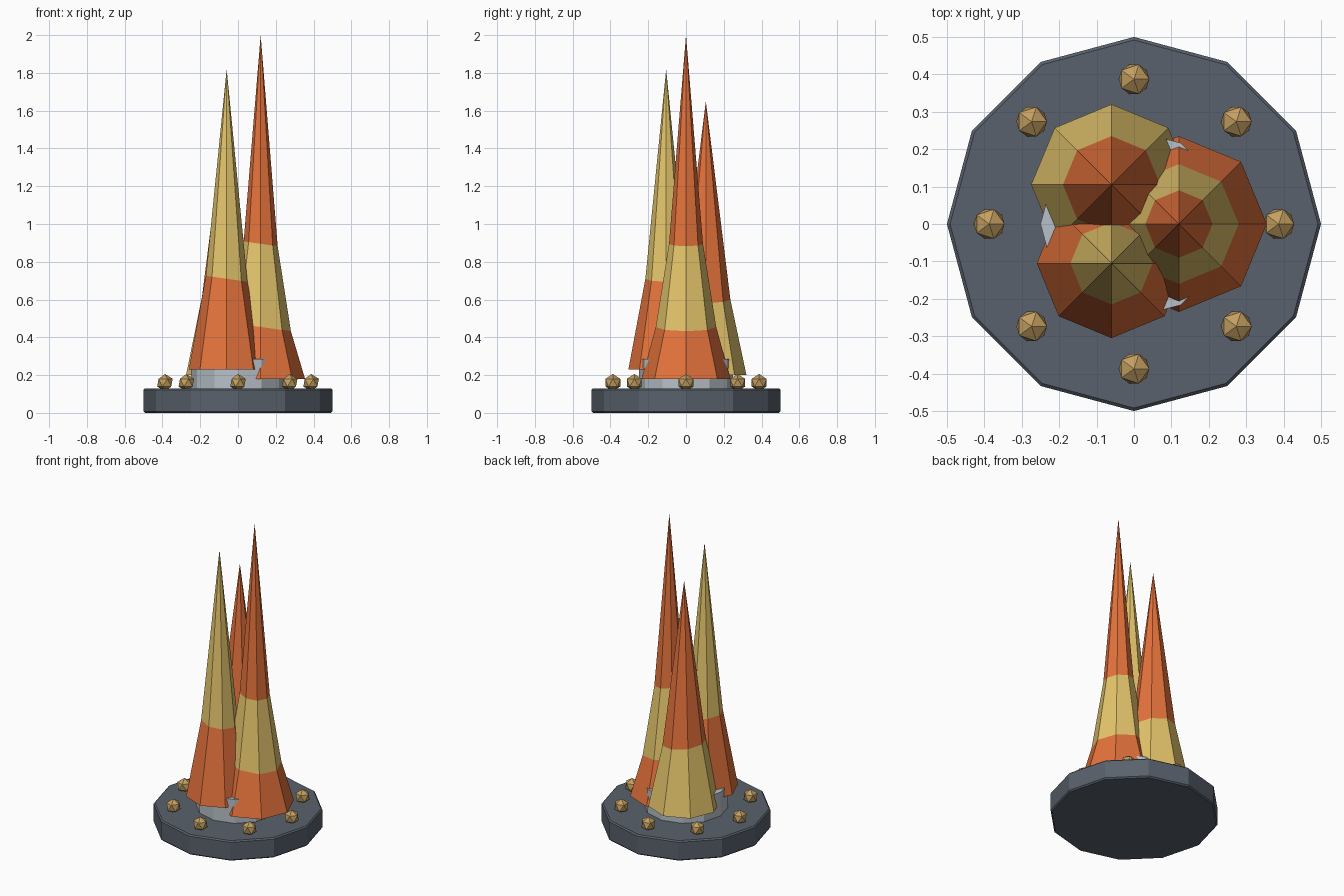
import bpy
import bmesh
from math import sin, cos, pi

if "Cube" in bpy.data.objects:
    bpy.data.objects.remove(bpy.data.objects["Cube"])


def material(name, color):
    m = bpy.data.materials.new(name)
    m.diffuse_color = (*color, 1)
    m.use_nodes = True
    m.node_tree.nodes["Principled BSDF"].inputs["Base Color"].default_value = m.diffuse_color
    return m


ORANGE = material("orange", (0.78, 0.17, 0.045))
YELLOW = material("yellow", (0.78, 0.56, 0.15))
SLATE = material("slate", (0.10, 0.12, 0.15))
STEEL = material("steel", (0.48, 0.53, 0.58))
BRASS = material("brass", (0.55, 0.35, 0.12))


def disc(name, radius, z0, z1, mat, bevel=0):
    bpy.ops.mesh.primitive_cylinder_add(vertices=12, radius=radius, depth=z1 - z0,
                                        location=(0, 0, (z0 + z1) / 2))
    ob = bpy.context.object
    ob.name = name
    ob.data.materials.append(mat)
    if bevel:
        mod = ob.modifiers.new("bevel", 'BEVEL')
        mod.width = bevel
        mod.segments = 1
    return ob


def spike(name, x, y, rings, apex, mats, sides=8, tilt=0.14):
    """Banded cone: rings are (radius, z); upper rings dip slightly towards +x."""
    bm = bmesh.new()
    loops = []
    for i, (r, z) in enumerate(rings):
        k = tilt if i else 0
        loops.append([bm.verts.new((r * cos(a), r * sin(a), z - k * r * cos(a)))
                      for a in (2 * pi * j / sides for j in range(sides))])
    tip = bm.verts.new((0, 0, apex))
    bm.faces.new(loops[0][::-1])
    for band in range(len(rings)):
        low = loops[band]
        for j in range(sides):
            n = (j + 1) % sides
            if band + 1 < len(rings):
                up = loops[band + 1]
                f = bm.faces.new((low[j], low[n], up[n], up[j]))
            else:
                f = bm.faces.new((low[j], low[n], tip))
            f.material_index = band % 2
    me = bpy.data.meshes.new(name)
    bm.to_mesh(me)
    bm.free()
    for m in mats:
        me.materials.append(m)
    ob = bpy.data.objects.new(name, me)
    ob.location = (x, y, 0)
    bpy.context.collection.objects.link(ob)


# base plate and inner collar
disc("base_plate", 0.5, 0, 0.13, SLATE, 0.008)
disc("collar", 0.25, 0.12, 0.285, STEEL)

# three banded spikes
spike("tall_spike", 0.12, 0, [(0.235, 0.18), (0.16, 0.455), (0.09, 0.895)], 2.0,
      (ORANGE, YELLOW))
spike("back_spike", -0.06, 0.105, [(0.215, 0.20), (0.13, 0.60)], 1.65,
      (YELLOW, ORANGE))
spike("front_spike", -0.06, -0.105, [(0.20, 0.23), (0.11, 0.71)], 1.82,
      (ORANGE, YELLOW))

# ring of rivets
for i in range(8):
    a = i * pi / 4
    bpy.ops.mesh.primitive_ico_sphere_add(subdivisions=1, radius=0.046,
                                          location=(0.387 * cos(a), 0.387 * sin(a), 0.16))
    rivet = bpy.context.object
    rivet.name = f"rivet_{i + 1}"
    rivet.data.materials.append(BRASS)
